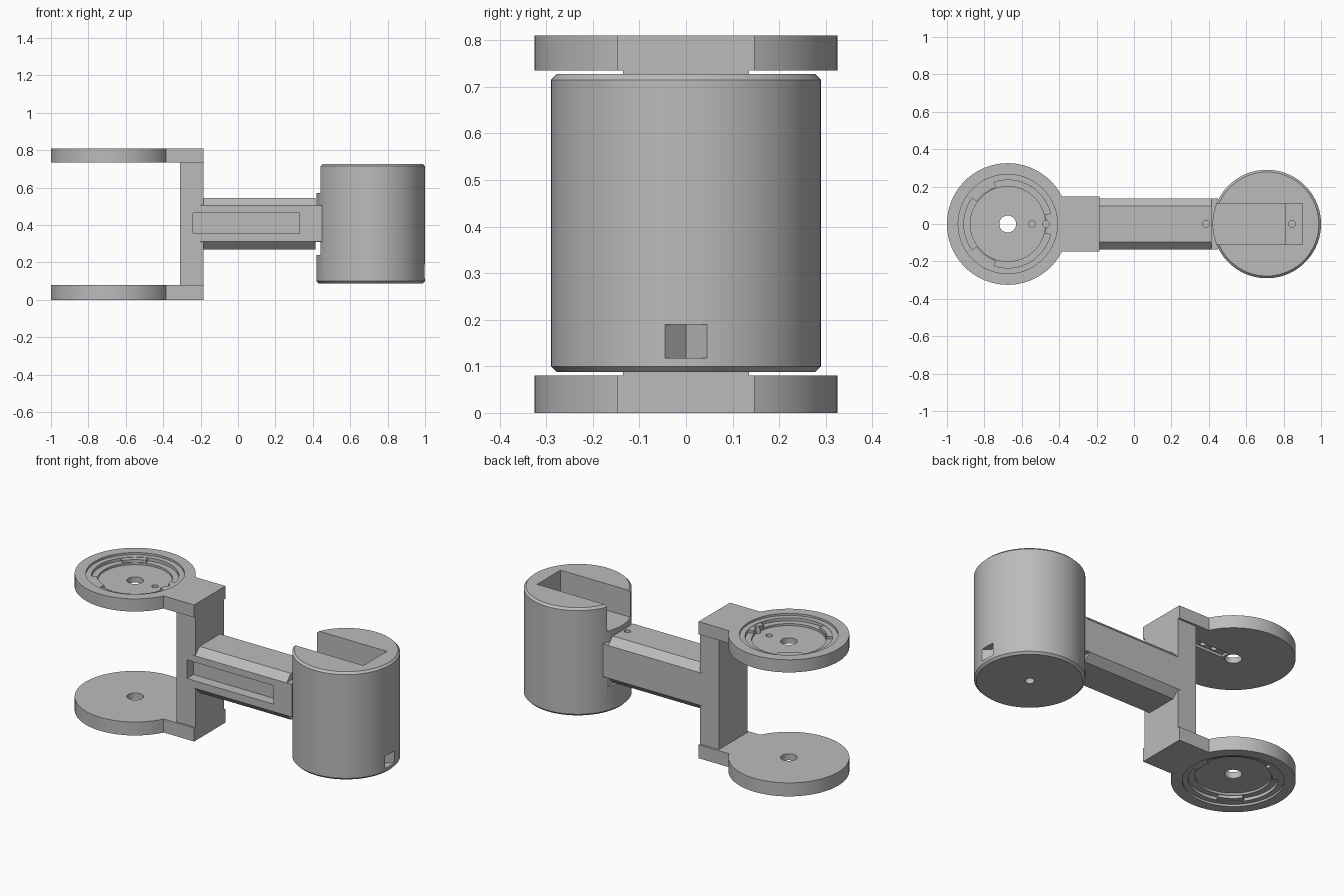
import bpy, bmesh, math
from mathutils import Matrix

if "Cube" in bpy.data.objects:
    bpy.data.objects.remove(bpy.data.objects["Cube"], do_unlink=True)

grey = bpy.data.materials.new("plain_grey")
grey.use_nodes = True
grey.diffuse_color = (0.5, 0.5, 0.5, 1)
grey.node_tree.nodes["Principled BSDF"].inputs["Base Color"].default_value = (0.5, 0.5, 0.5, 1)


def add(name, bm):
    bmesh.ops.recalc_face_normals(bm, faces=bm.faces)
    mesh = bpy.data.meshes.new(name)
    bm.to_mesh(mesh)
    bm.free()
    mesh.materials.append(grey)
    ob = bpy.data.objects.new(name, mesh)
    bpy.context.collection.objects.link(ob)
    return ob


def box(name, x, y, z, turn=0):
    """Box from (min, max) ranges, optionally turned about its own z axis."""
    bm = bmesh.new()
    size = [r[1] - r[0] for r in (x, y, z)]
    mid = [sum(r) / 2 for r in (x, y, z)]
    m = Matrix.Translation(mid) @ Matrix.Rotation(turn, 4, 'Z') @ Matrix.Diagonal((*size, 1))
    bmesh.ops.create_cube(bm, size=1, matrix=m)
    return add(name, bm)


def tube(name, x, radius, z, segments=96, chamfer=0):
    bm = bmesh.new()
    bmesh.ops.create_cone(bm, cap_ends=True, segments=segments, radius1=radius, radius2=radius,
                          depth=z[1] - z[0], matrix=Matrix.Translation((x, 0, sum(z) / 2)))
    if chamfer:
        rims = [e for e in bm.edges if abs(e.verts[0].co.z - e.verts[1].co.z) < 1e-5]
        bmesh.ops.bevel(bm, geom=rims, offset=chamfer, segments=1, affect='EDGES')
    return add(name, bm)


def combine(ob, operation, *others):
    bpy.context.view_layer.objects.active = ob
    for other in others:
        mod = ob.modifiers.new("join_or_cut", 'BOOLEAN')
        mod.operation, mod.solver, mod.object = operation, 'EXACT', other
        bpy.ops.object.modifier_apply(modifier=mod.name)
        bpy.data.objects.remove(other, do_unlink=True)


def sector(name, x, r0, r1, start, end, z, steps=8):
    """Curved lug between two radii and two angles."""
    bm = bmesh.new()
    angles = [math.radians(start + (end - start) * i / steps) for i in range(steps + 1)]
    outline = [(r0, a) for a in angles] + [(r1, a) for a in reversed(angles)]
    face = bm.faces.new([bm.verts.new((x + r * math.cos(a), r * math.sin(a), z[0]))
                         for r, a in outline])
    new = bmesh.ops.extrude_face_region(bm, geom=[face])["geom"]
    bmesh.ops.translate(bm, vec=(0, 0, z[1] - z[0]),
                        verts=[v for v in new if isinstance(v, bmesh.types.BMVert)])
    return add(name, bm)


DISC_X = -0.675
DRUM_X = 0.71


# Round mounting plates, each with a stepped socket on its outer side
def mount_plate(name, inner, outer):
    up = 1 if outer > inner else -1

    def span(depth, top=-0.05):
        return sorted((outer - up * depth, outer - up * top))

    plate = tube(name, DISC_X, 0.325, sorted((inner, outer)))
    combine(plate, 'UNION', box("tab", (-0.46, -0.185), (-0.147, 0.147), sorted((inner, outer))))
    for radius, depth in ((0.265, 0.012), (0.235, 0.03), (0.2, 0.042)):
        combine(plate, 'DIFFERENCE', tube("socket_cut", DISC_X, radius, span(depth)))
    combine(plate, 'DIFFERENCE', tube("shaft_cut", DISC_X, 0.045, (-0.1, 1), 48))
    for angle, half in ((0, 14), (126, 18), (234, 18)):
        combine(plate, 'UNION', sector("lug", DISC_X, 0.205, 0.24, angle - half, angle + half,
                                       span(0.035, 0.014)))
    return plate


top_plate = mount_plate("top_mount_plate", 0.735, 0.81)
mount_plate("bottom_mount_plate", 0.08, 0.0)

# Cable groove below and pin holes in the top plate
combine(top_plate, 'DIFFERENCE',
        box("groove", (-0.62, -0.4), (-0.025, 0.025), (0.7, 0.75)),
        *[tube("pin_hole", x, 0.018, (0.72, 0.9), 24) for x in (-0.545, -0.47)])

# Upright column
column = box("upright_column", (-0.31, -0.185), (-0.135, 0.135), (0.075, 0.74))

# Arm with chamfered long edges
arm = box("arm", (-0.2, 0.45), (-0.137, 0.137), (0.27, 0.545))
bm = bmesh.new()
bm.from_mesh(arm.data)
long_edges = [e for e in bm.edges if abs(e.verts[0].co.x - e.verts[1].co.x) > 0.1]
bmesh.ops.bevel(bm, geom=long_edges, offset=0.041, segments=1, affect='EDGES')
bm.to_mesh(arm.data)
bm.free()
combine(arm, 'DIFFERENCE',
        box("upper_relief", (0.415, 0.5), (-0.2, 0.2), (0.505, 0.6)),
        box("lower_relief", (0.415, 0.5), (-0.2, 0.2), (0.2, 0.31)),
        tube("pin_hole", 0.385, 0.018, (0.5, 0.6), 24))

# Long recess in the front of the arm and column
combine(column, 'UNION', arm)
column.name = "column_and_arm"
combine(column, 'DIFFERENCE', box("recess", (-0.24, 0.33), (-0.3, -0.075), (0.355, 0.465)))

# Drum with an open slot in the top
drum = tube("drum", DRUM_X, 0.29, (0.088, 0.727), 128, 0.012)
combine(drum, 'DIFFERENCE',
        box("slot", (0.3, 0.9), (-0.11, 0.11), (0.57, 0.9)),
        box("deep_slot", (0.81, 0.9), (-0.11, 0.11), (0.45, 0.7)),
        tube("deep_pin_hole", 0.845, 0.018, (0.4, 0.5), 24),
        tube("base_hole", DRUM_X, 0.025, (0, 0.15), 32),
        box("arm_clearance", (0.3, 0.442), (-0.2, 0.2), (0.24, 0.31)))

# V-shaped pocket low on the drum's outer side
half = 0.047 / math.sqrt(2)
combine(drum, 'DIFFERENCE',
        box("pocket", (0.998 - half, 0.998 + half), (-half, half), (0.118, 0.19), math.pi / 4))

# Smooth shading on round walls, sharp edges kept
bpy.ops.object.select_all(action='DESELECT')
for ob in bpy.context.collection.objects:
    if ob.type == 'MESH' and ob.data.materials and ob.data.materials[0] == grey:
        ob.select_set(True)
        bpy.context.view_layer.objects.active = ob
bpy.ops.object.shade_smooth_by_angle(angle=math.radians(25))
